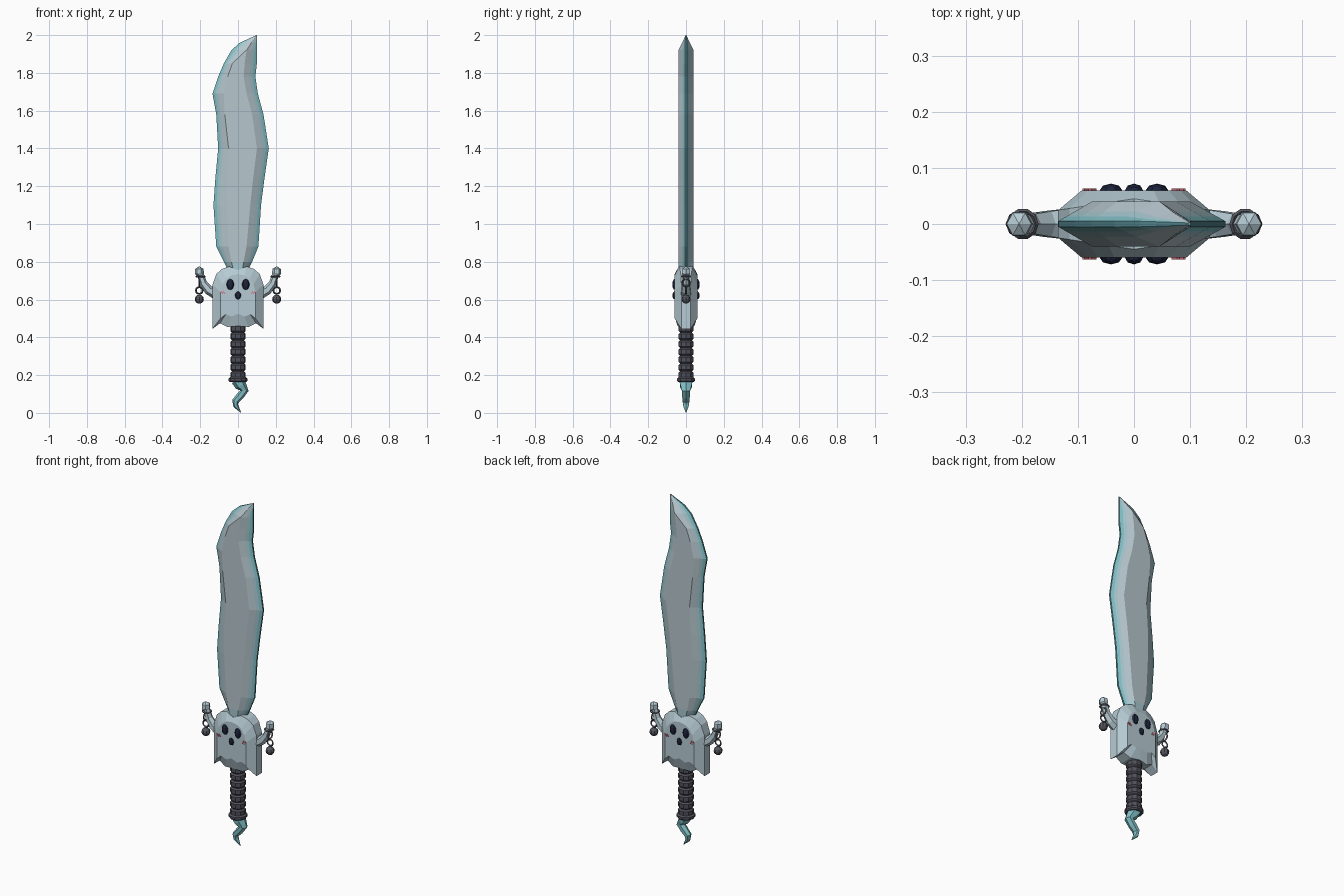
import bpy, bmesh, math
from mathutils import Vector, Matrix

if "Cube" in bpy.data.objects:
    bpy.data.objects.remove(bpy.data.objects["Cube"])


def material(name, r, g, b):
    m = bpy.data.materials.new(name)
    m.use_nodes = True
    m.diffuse_color = (r, g, b, 1)
    shader = m.node_tree.nodes["Principled BSDF"]
    shader.inputs["Base Color"].default_value = (r, g, b, 1)
    shader.inputs["Roughness"].default_value = 0.7
    return m


STEEL = material("pale steel", .47, .57, .62)
PALE_TEAL = material("pale teal", .38, .57, .62)
TEAL = material("teal", .22, .53, .57)
DARK_TEAL = material("dark teal", .08, .22, .25)
GHOST = material("ghost grey blue", .47, .6, .66)
GRIP = material("dark grip grey", .08, .08, .105)
CHAIN = material("chain grey", .09, .095, .115)
NAVY = material("navy black", .012, .017, .045)
PINK = material("blush pink", .75, .16, .22)


def finish(name, bm, *mats):
    bmesh.ops.recalc_face_normals(bm, faces=bm.faces[:])
    mesh = bpy.data.meshes.new(name)
    bm.to_mesh(mesh)
    bm.free()
    for m in mats:
        mesh.materials.append(m)
    obj = bpy.data.objects.new(name, mesh)
    bpy.context.collection.objects.link(obj)
    return obj


def skin(bm, rings, mat_rule=lambda row, col: 0):
    """Join closed rings of points with quads and cap both ends."""
    rows = [[bm.verts.new(p) for p in ring] for ring in rings]
    n = len(rows[0])
    for r, (a, b) in enumerate(zip(rows, rows[1:])):
        for i in range(n):
            j = (i + 1) % n
            f = bm.faces.new((a[i], a[j], b[j], b[i]))
            f.material_index = mat_rule(r, i)
    bm.faces.new(rows[0])
    bm.faces.new(rows[-1])


def tube(name, path, mat, sides=6, side=1, depth=1):
    """Sweep a polygon along (x, z, radius) points in the front plane."""
    pts = [Vector((x * side, 0, z)) for x, z, r in path]
    rings = []
    for i, p in enumerate(pts):
        t = (pts[min(i + 1, len(pts) - 1)] - pts[max(i - 1, 0)]).normalized()
        across = Vector((t.z, 0, -t.x))
        ring = []
        for k in range(sides):
            a = 2 * math.pi * k / sides
            ring.append(p + path[i][2] * (across * math.cos(a)
                        + Vector((0, depth, 0)) * math.sin(a)))
        rings.append(ring)
    bm = bmesh.new()
    skin(bm, rings)
    return finish(name, bm, mat)


def ball(name, loc, size, mat):
    bm = bmesh.new()
    bmesh.ops.create_uvsphere(bm, u_segments=8, v_segments=6, radius=1)
    bmesh.ops.scale(bm, vec=size, verts=bm.verts[:])
    bmesh.ops.translate(bm, vec=loc, verts=bm.verts[:])
    return finish(name, bm, mat)


def link(name, loc, major, minor, turn):
    bm = bmesh.new()
    rings = 10
    grid = []
    for i in range(rings):
        a = 2 * math.pi * i / rings
        out = Vector((math.cos(a), math.sin(a), 0))
        grid.append([bm.verts.new(out * (major + minor * math.cos(b)) + Vector((0, 0, minor * math.sin(b))))
                     for b in (k * math.pi / 2 for k in range(4))])
    for i in range(rings):
        a, b = grid[i], grid[(i + 1) % rings]
        for k in range(4):
            m = (k + 1) % 4
            bm.faces.new((a[k], b[k], b[m], a[m]))
    bmesh.ops.transform(bm, matrix=Matrix.Translation(loc) @ turn, verts=bm.verts[:])
    return finish(name, bm, CHAIN)


# Blade: height, left edge, left ridge, right ridge, right edge, half depth
stations = [
    (.74, -.045, -.02, .02, .045, .04),
    (.8, -.075, -.035, .03, .075, .04),
    (.88, -.115, -.05, .045, .108, .04),
    (1.1, -.13, -.06, .065, .122, .04),
    (1.24, -.12, -.06, .08, .14, .04),
    (1.4, -.105, -.05, .1, .163, .04),
    (1.58, -.115, -.07, .075, .135, .04),
    (1.69, -.135, -.075, .045, .105, .04),
    (1.78, -.105, -.055, .03, .092, .04),
    (1.85, -.075, -.03, .035, .1, .04),
    (1.92, -.035, .044, .046, .1, .04),
    (1.96, .01, .069, .071, .1, .02),
    (2, .098, .099, .1, .101, .002),
]
rings = []
for z, xl, il, ir, xr, d in stations:
    rim = min(.005, d)
    front = []
    for edge, ridge, steps in ((xl, il, (0, .25, .5, 1)), (xr, ir, (1, .5, .25, 0))):
        for s in steps:
            front.append((edge + (ridge - edge) * s, -(rim + (d - rim) * s), z))
    rings.append(front + [(x, -y, z) for x, y, z in reversed(front)])


def blade_colour(row, col):
    if col in (7, 15):
        return 3                      # thin rim
    strip = col % 8
    if strip in (0, 6):
        return 2                      # cutting edge
    if strip in (1, 5) or row == 0:
        return 1                      # fade and blade root
    return 0


bm = bmesh.new()
skin(bm, rings, blade_colour)
finish("blade", bm, STEEL, PALE_TEAL, TEAL, DARK_TEAL)

# Ghost shaped guard: domed outline with a ragged hem, raised front and back
outer = [(0, .755), (.045, .775), (.085, .762), (.115, .735), (.135, .68),
         (.135, .445), (.095, .475), (.055, .455), (0, .46)]
inner = [(0, .735), (.035, .728), (.062, .71), (.082, .68), (.093, .64),
         (.093, .5), (.065, .522), (.035, .51), (0, .525)]


def mirrored(half):
    return half + [(-x, z) for x, z in reversed(half[1:-1])]


rims = []
for sign in (-1, 1):
    face = [(x, sign * .06, z) for x, z in mirrored(inner)]
    edge = [(x, sign * (.045 - .15 * abs(x)), z) for x, z in mirrored(outer)]
    rims += [face, edge] if sign < 0 else [edge, face]
bm = bmesh.new()
skin(bm, rims)
finish("ghost_guard", bm, GHOST)

# Eyes, mouth and blush strokes on both faces
for where, s in (("front", -1), ("back", 1)):
    for hand, h in (("left", 1), ("right", -1)):
        ball(f"{where}_{hand}_eye", (h * .041, s * .06, .68), (.02, .012, .029), NAVY)
        bm = bmesh.new()
        for k in (0, 1):
            turn = Matrix.Rotation(h * .6, 4, 'Y')
            spot = Matrix.Translation((h * (.074 + k * .011), s * .061, .637))
            bmesh.ops.create_cube(bm, size=1, matrix=spot @ turn @ Matrix.Diagonal((.005, .004, .018, 1)))
        finish(f"{where}_{hand}_blush", bm, PINK)
    ball(f"{where}_mouth", (0, s * .06, .622), (.016, .012, .021), NAVY)

# Raised arms with a hanging chain and weight
arm = [(.115, .63, .03), (.155, .65, .025), (.183, .685, .02), (.198, .73, .018),
       (.204, .74, .024), (.205, .762, .022), (.205, .776, .001)]
flat = Matrix.Identity(4)
facing_side = Matrix.Rotation(math.pi / 2, 4, 'Y')
facing_front = Matrix.Rotation(math.pi / 2, 4, 'X')
for hand, h in (("left", 1), ("right", -1)):
    tube(f"{hand}_arm", arm, GHOST, side=h, depth=1.05)
    x = h * .205
    link(f"{hand}_cuff", (h * .198, 0, .722), .023, .005, flat)
    link(f"{hand}_upper_link", (x, 0, .69), .02, .005, facing_side)
    link(f"{hand}_lower_link", (x, 0, .648), .018, .005, facing_front)
    ball(f"{hand}_weight", (x, 0, .602), (.024, .024, .024), CHAIN)

# Ribbed grip and end collar
ribs = 7
grip = []
for i in range(ribs):
    z = .18 + i * .041
    grip += [(0, z, .033), (0, z + .008, .041), (0, z + .032, .041), (0, z + .04, .033)]
tube("grip", grip, GRIP, sides=10)
tube("collar", [(0, .163, .044), (0, .17, .05), (0, .182, .05), (0, .19, .04)], GRIP, sides=10)

# Curling wisp below the collar
tube("wisp_tail", [(-.003, .175, .034), (.015, .145, .031), (.034, .118, .022), (.012, .09, .02),
                   (-.014, .062, .018), (-.012, .038, .014), (.016, .001, .001)], TEAL, depth=1.15)
